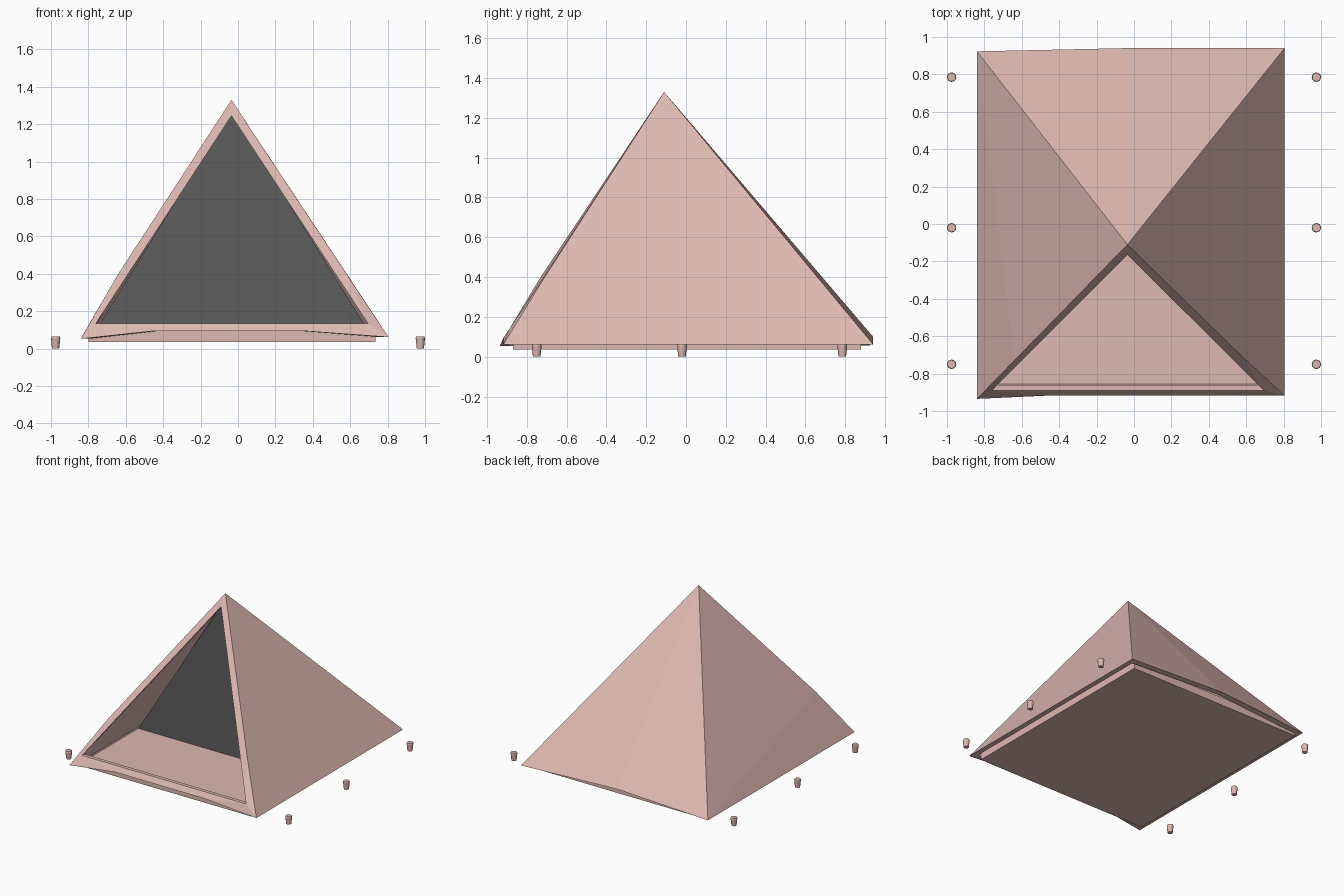
import bpy, bmesh

if "Cube" in bpy.data.objects:
    bpy.data.objects.remove(bpy.data.objects["Cube"])

def material(name, rgb):
    m = bpy.data.materials.new(name)
    m.diffuse_color = (*rgb, 1)
    m.use_nodes = True
    m.node_tree.nodes["Principled BSDF"].inputs["Base Color"].default_value = m.diffuse_color
    return m

PINK = material("dusty pink cloth", (0.73, 0.48, 0.44))
GREY = material("dark grey lining", (0.112, 0.112, 0.112))

def finish(name, bm, mat):
    bmesh.ops.recalc_face_normals(bm, faces=bm.faces)
    me = bpy.data.meshes.new(name)
    bm.to_mesh(me)
    bm.free()
    me.materials.append(mat)
    ob = bpy.data.objects.new(name, me)
    bpy.context.collection.objects.link(ob)
    return ob

# Canopy: a sagging pyramid with a triangular door, given an inner skin
outer = {
    "FL": (-0.84, -0.935, 0.053), "F1": (-0.45, -0.917, 0.095),
    "F2": (0.35, -0.917, 0.095), "FR": (0.805, -0.917, 0.062),
    "BR": (0.805, 0.94, 0.062), "B1": (-0.05, 0.94, 0.1),
    "BL": (-0.84, 0.923, 0.055),
    "KL": (-0.64, -0.73, 0.4), "KR": (0.58, -0.71, 0.4),
    "A": (-0.035, -0.11, 1.33),
    "OL": (-0.76, -0.89, 0.135), "OR": (0.695, -0.89, 0.135),
    "OT": (-0.035, -0.165, 1.245),
}
faces = [s.split() for s in (
    "FL F1 OL", "F1 F2 OR OL", "F2 FR OR", "FR KR OR", "KR A OT OR",
    "A KL OL OT", "KL FL OL",          # door side
    "FR BR KR", "KR BR A",             # right
    "FL KL BL", "KL A BL",             # left
    "BR B1 A", "B1 BL A")]             # back

def inner_point(k, p):
    x, y, z = p
    if k[0] == "O":
        return (x, y + 0.03, z)
    if k == "A":
        return (x, y, z - 0.055)
    return (x * 0.95, y * 0.95, z)

bm = bmesh.new()
vo = {k: bm.verts.new(p) for k, p in outer.items()}
vi = {k: bm.verts.new(inner_point(k, p)) for k, p in outer.items()}
count = {}
for f in faces:
    bm.faces.new([vo[k] for k in f])
    bm.faces.new([vi[k] for k in reversed(f)])
    for a, b in zip(f, f[1:] + f[:1]):
        e = frozenset((a, b))
        count[e] = count.get(e, 0) + 1
for e, n in count.items():             # rims at hem and door
    if n == 1:
        a, b = e
        bm.faces.new([vo[a], vo[b], vi[b], vi[a]])
finish("canopy", bm, PINK)

# Groundsheet: shallow tray with a thin raised lip
bm = bmesh.new()
bmesh.ops.create_cube(bm, size=1)
for v in bm.verts:
    v.co = (0.735 if v.co.x > 0 else -0.80,
            0.88 if v.co.y > 0 else -0.87,
            0.098 if v.co.z > 0 else 0.036)
bm.normal_update()
top = max(bm.faces, key=lambda f: f.normal.z)
bmesh.ops.inset_region(bm, faces=[top], thickness=0.02)
for v in top.verts:
    v.co.z = 0.058
finish("groundsheet", bm, PINK)

# Dark dividing curtain halfway back
bm = bmesh.new()
tri = [bm.verts.new(p) for p in
       ((-0.785, -0.14, 0.058), (0.72, -0.14, 0.058), (-0.035, -0.13, 1.272))]
f = bm.faces.new(tri)
ext = bmesh.ops.extrude_face_region(bm, geom=[f])["geom"]
bmesh.ops.translate(bm, vec=(0, 0.008, 0),
                    verts=[v for v in ext if isinstance(v, bmesh.types.BMVert)])
finish("inner_curtain", bm, GREY)

# Pegs: three tapered stubs along each side
def peg(name, x, y):
    bm = bmesh.new()
    profile = [(0.019, 0.0), (0.025, 0.056), (0.022, 0.064)]
    for (r0, z0), (r1, z1) in zip(profile, profile[1:]):
        c = bmesh.ops.create_cone(bm, segments=16, radius1=r0, radius2=r1,
                                  depth=z1 - z0, cap_ends=False)
        bmesh.ops.translate(bm, vec=(x, y, (z0 + z1) / 2), verts=c["verts"])
    bmesh.ops.remove_doubles(bm, verts=bm.verts, dist=1e-4)
    bmesh.ops.holes_fill(bm, edges=bm.edges, sides=0)
    finish(name, bm, PINK)

for side, x in (("left", -0.975), ("right", 0.975)):
    for i, y in enumerate((-0.75, -0.02, 0.785)):
        peg(f"{side}_peg_{i + 1}", x, y)
